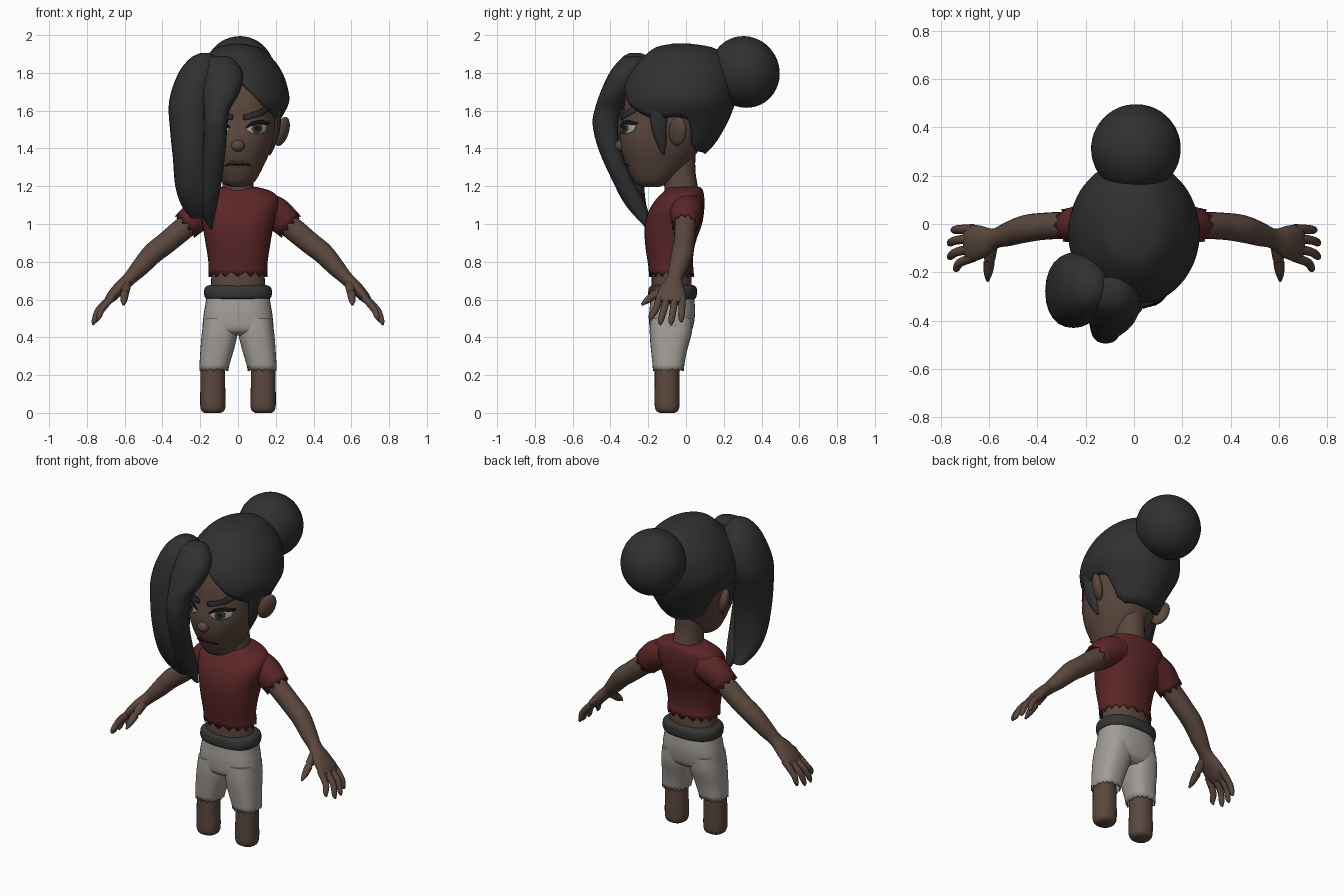
import bpy, bmesh, math
from mathutils import Vector

if "Cube" in bpy.data.objects:
    bpy.data.objects.remove(bpy.data.objects["Cube"])

def mat(name, r, g, b):
    m = bpy.data.materials.new(name)
    m.diffuse_color = (r, g, b, 1)
    m.use_nodes = True
    m.node_tree.nodes["Principled BSDF"].inputs["Base Color"].default_value = m.diffuse_color
    return m

SKIN = mat("brown skin", .105, .064, .048)
HAIR = mat("charcoal hair", .030, .030, .031)
SHIRT = mat("dark red cloth", .105, .019, .020)
SHORTS = mat("light grey cloth", .36, .335, .305)
BELT = mat("dark grey belt", .036, .036, .035)
WHITE = mat("eye white", .36, .34, .31)
IRIS = mat("dark grey iris", .045, .042, .04)
LIP = mat("lip red", .12, .03, .025)
BLACK = mat("black", .008, .008, .008)

def finish(name, bm, material, mirror=False, thick=0):
    bmesh.ops.recalc_face_normals(bm, faces=bm.faces)
    me = bpy.data.meshes.new(name)
    bm.to_mesh(me)
    bm.free()
    me.materials.append(material)
    for p in me.polygons:
        p.use_smooth = True
    me.set_sharp_from_angle(angle=math.radians(45))
    ob = bpy.data.objects.new(name, me)
    bpy.context.collection.objects.link(ob)
    if thick:
        s = ob.modifiers.new("thickness", 'SOLIDIFY')
        s.thickness, s.offset = thick, -1
    if mirror:
        ob.modifiers.new("mirror", 'MIRROR')
    return ob

def smooth(rows, steps=4):
    """Chord-length Hermite interpolation through rows of numbers."""
    t = [0]
    for a, b in zip(rows, rows[1:]):
        t.append(t[-1] + max(1e-5, math.dist(a, b)))
    def tangent(i):
        a, b = max(i - 1, 0), min(i + 1, len(rows) - 1)
        return [(q - p) / (t[b] - t[a]) for p, q in zip(rows[a], rows[b])]
    out = []
    for i in range(len(rows) - 1):
        m0, m1, h = tangent(i), tangent(i + 1), t[i + 1] - t[i]
        for k in range(steps):
            u = k / steps
            out.append([(2*u**3 - 3*u*u + 1) * p + (u**3 - 2*u*u + u) * h * c
                        + (3*u*u - 2*u**3) * q + (u**3 - u*u) * h * d
                        for p, q, c, d in zip(rows[i], rows[i + 1], m0, m1)])
    return out + [list(rows[-1])]

def bridge(rings, caps=(True, True)):
    bm = bmesh.new()
    vs = [[bm.verts.new(p) for p in r] for r in rings]
    n = len(rings[0])
    for a, b in zip(vs, vs[1:]):
        for i in range(n):
            bm.faces.new((a[i], a[(i + 1) % n], b[(i + 1) % n], b[i]))
    if caps[0]:
        bm.faces.new(vs[0])
    if caps[1]:
        bm.faces.new(vs[-1])
    return bm

def sup(v, p):
    return math.copysign(abs(v) ** (2 / p), v)

def sym(rows):
    """(z, half width, y front, y back) -> (z, x0, x1, y0, y1)"""
    return [(z, -w, w, a, b) for z, w, a, b in rows]

def stack(name, rows, material, n=32, p=2.2, jag=0, **kw):
    """Loft of horizontal rounded sections; jag makes a torn lower hem."""
    rings = []
    for z, x0, x1, y0, y1 in smooth(rows):
        rings.append([Vector(((x0 + x1)/2 + (x1 - x0)/2 * sup(math.cos(a), p),
                              (y0 + y1)/2 + (y1 - y0)/2 * sup(math.sin(a), p), z))
                      for a in [2 * math.pi * i / n for i in range(n)]])
    for i in range(0, n, 2):
        rings[0][i].z -= jag
    return finish(name, bridge(rings, (not jag, True)), material, **kw)

def tube(name, rows, material, n=16, jag=0, **kw):
    """Loft along a path of (x, y, z, radius along y, radius across)."""
    rows = smooth(rows)
    c = [Vector(r[:3]) for r in rows]
    rings = []
    for i, r in enumerate(rows):
        t = (c[min(i + 1, len(c) - 1)] - c[max(i - 1, 0)]).normalized()
        ref = Vector((0, 1, 0)) if abs(t.y) < .8 else Vector((1, 0, 0))
        s = (ref - t * ref.dot(t)).normalized()
        u = t.cross(s)
        rings.append([c[i] + s * r[3] * math.cos(a) + u * r[4] * math.sin(a)
                      + (t * jag * (k % 2) if i == len(rows) - 1 else Vector())
                      for k, a in enumerate(2 * math.pi * k / n for k in range(n))])
    return finish(name, bridge(rings, (True, not jag)), material, **kw)

def ball(name, loc, size, rot, material, **kw):
    bm = bmesh.new()
    bmesh.ops.create_icosphere(bm, subdivisions=4, radius=1)
    from mathutils import Euler
    e = Euler(rot).to_matrix()
    for v in bm.verts:
        v.co = e @ Vector([a * b for a, b in zip(v.co, size)]) + Vector(loc)
    return finish(name, bm, material, **kw)

def ring_at(dense, z):
    for a, b in zip(dense, dense[1:]):
        if z <= b[0]:
            u = max(0, (z - a[0]) / (b[0] - a[0]))
            return [p + (q - p) * u for p, q in zip(a, b)]
    return dense[-1]

# legs, shorts, belt
stack("leg", [(0, .09, .178, -.14, -.06), (.012, .073, .193, -.158, -.042),
              (.04, .066, .2, -.166, -.034), (.15, .068, .199, -.166, -.034),
              (.32, .07, .197, -.165, -.035)], SKIN, n=24, mirror=True)
stack("shorts_leg", [(.235, .052, .205, -.175, -.012), (.32, .026, .2, -.184, .003),
                     (.42, .002, .192, -.192, .03), (.5, .002, .18, -.19, .035)],
      SHORTS, p=2.5, jag=.014, mirror=True, thick=.008)
stack("shorts_top", sym([(.41, .14, -.15, 0), (.44, .185, -.19, .033), (.52, .182, -.195, .048),
                         (.58, .172, -.19, .046), (.63, .165, -.185, .04)]), SHORTS, p=2.5)
stack("belt", sym([(.6, .16, -.18, .04), (.612, .175, -.197, .054), (.64, .18, -.2, .058),
                   (.664, .174, -.195, .055), (.678, .15, -.17, .035)]), BELT, p=2.5)

# midriff and neck
stack("midriff", sym([(.62, .148, -.18, .03), (.7, .142, -.182, .03), (.8, .14, -.18, .025)]), SKIN)
stack("neck", sym([(1.1, .095, -.11, .075), (1.2, .083, -.115, .062), (1.28, .08, -.12, .05),
                   (1.42, .085, -.12, .05)]), SKIN, n=24)

# shirt with torn hem and sleeves
stack("shirt", sym([(.748, .157, -.196, .042), (.8, .157, -.203, .036), (.9, .172, -.217, .05),
                    (1.0, .19, -.217, .085), (1.08, .212, -.192, .097), (1.135, .212, -.155, .097),
                    (1.17, .182, -.12, .092), (1.19, .125, -.1, .082), (1.198, .08, -.08, .06)]),
      SHIRT, p=2.3, jag=.028, thick=.008)
tube("sleeve", [(.12, .005, 1.09, .085, .085), (.2, 0, 1.055, .085, .088),
                (.265, -.005, 1.0, .07, .077)], SHIRT, n=20, jag=.024, mirror=True, thick=.008)

# arms with palms, fingers and thumbs
tube("arm", [(.18, 0, 1.06, .055, .055), (.29, -.005, .975, .056, .06), (.38, -.01, .9, .056, .058),
             (.45, -.02, .845, .057, .056), (.52, -.042, .768, .05, .047), (.575, -.06, .71, .042, .036),
             (.625, -.073, .662, .066, .034), (.672, -.08, .612, .076, .028),
             (.695, -.084, .585, .066, .018)], SKIN, n=20, mirror=True)
for i, (y0, y1, x1, z1) in enumerate([(-.138, -.185, .742, .49), (-.1, -.135, .768, .465),
                                      (-.058, -.078, .768, .465), (-.02, -.025, .752, .48)]):
    ym, xm, zm = (y0 + y1) / 2, .69 + (x1 - .69) * .62, .545
    tube(f"finger_{i + 1}", [(.665, y0, .615, .02, .02), (xm, ym, zm, .018, .018),
                             (x1 - .006, y1, z1 + .02, .015, .014), (x1, y1, z1, .005, .005)],
         SKIN, n=10, mirror=True)
tube("thumb", [(.59, -.085, .685, .026, .028), (.598, -.145, .642, .024, .024),
               (.604, -.2, .6, .019, .019), (.606, -.236, .572, .006, .006)], SKIN, n=10, mirror=True)

# head, nose, ears
HEAD = sym([(1.197, .04, -.235, -.14), (1.212, .075, -.262, -.1), (1.24, .1, -.284, -.06),
            (1.3, .132, -.312, 0), (1.38, .168, -.34, .06), (1.46, .19, -.35, .1), (1.55, .203, -.335, .15),
            (1.65, .21, -.325, .17), (1.75, .195, -.295, .15), (1.85, .13, -.2, .09)])
stack("head", HEAD, SKIN, n=48, p=2.2)
ball("nose", (0, -.342, 1.415), (.036, .034, .032), (.3, 0, 0), SKIN)
ball("ear", (.232, -.045, 1.49), (.028, .052, .08), (-.28, .2, -.6), SKIN, mirror=True)

# face details laid on the head surface
DENSE = smooth(HEAD)
def decal(name, pts, material, lift, mirror=False):
    cx, cz = (sum(q[k] for q in pts) / len(pts) for k in (0, 1))
    rings = []
    for f in (1, .66, .33, .02):
        ring = []
        for x, z in pts:
            x, z = cx + (x - cx) * f, cz + (z - cz) * f
            _, x0, x1, y0, y1 = ring_at(DENSE, z)
            ring.append(Vector((x, (y0 + y1)/2 - (y1 - y0)/2
                                * (1 - (abs(x) / x1) ** 2.2) ** (1 / 2.2) - lift, z)))
        rings.append(ring)
    ob = finish(name, bridge(rings, (False, True)), material, mirror)
    s = ob.modifiers.new("thickness", 'SOLIDIFY')
    s.thickness, s.offset = .006, 0

decal("eye_white", [(.043, 1.5), (.07, 1.527), (.12, 1.537), (.157, 1.525), (.15, 1.49),
                    (.11, 1.475), (.07, 1.48)], WHITE, .003, True)
decal("iris", [(.1 + .025 * math.cos(k * math.pi / 8), 1.506 + .026 * math.sin(k * math.pi / 8))
               for k in range(16)], IRIS, .006, True)
decal("pupil", [(.1 + .011 * math.cos(k * math.pi / 6), 1.506 + .012 * math.sin(k * math.pi / 6))
                for k in range(12)], BLACK, .008, True)
decal("eyelid", [(.038, 1.51), (.07, 1.54), (.12, 1.551), (.168, 1.535), (.157, 1.525),
                 (.12, 1.536), (.07, 1.526)], BLACK, .009, True)
decal("eyebrow", [(.025, 1.578), (.06, 1.586), (.11, 1.6), (.145, 1.622), (.166, 1.602),
                  (.13, 1.575), (.06, 1.555), (.03, 1.55)], HAIR, .01, True)
decal("lips", [(-.07, 1.308), (-.04, 1.334), (0, 1.33), (.04, 1.334), (.07, 1.308),
               (.03, 1.312), (-.03, 1.312)], LIP, .004)
decal("mouth_line", [(-.074, 1.307), (-.04, 1.324), (.04, 1.324), (.074, 1.307),
                     (.04, 1.314), (-.04, 1.314)], BLACK, .007)

# hair cap: shell with a hairline that depends on direction
CAP = smooth(sym([(1.36, .14, -.2, .09), (1.42, .168, -.25, .15), (1.5, .198, -.29, .2),
                  (1.57, .235, -.328, .235), (1.65, .272, -.338, .262), (1.74, .258, -.325, .27),
                  (1.82, .225, -.28, .255), (1.89, .17, -.22, .21), (1.935, .11, -.16, .14),
                  (1.955, .02, -.07, .02)]))
LINE = [(0, 1.77), (15, 1.7), (30, 1.63), (50, 1.58), (62, 1.555), (90, 1.57), (104, 1.55),
        (114, 1.42), (130, 1.385), (180, 1.37)]
rings = []
for j in range(25):
    ring = []
    for i in range(72):
        a = i * 5
        zb = ring_at(LINE, min(a, 360 - a))[1]
        z = zb + (1.955 - zb) * math.sin(j / 24 * math.pi / 2)
        _, x0, x1, y0, y1 = ring_at(CAP, z)
        ring.append(Vector((x1 * math.sin(math.radians(a)),
                            (y0 + y1)/2 - (y1 - y0)/2 * math.cos(math.radians(a)), z)))
    rings.append(ring)
finish("hair_cap", bridge(rings, (False, True)), HAIR, thick=.04)

# sideburns, bun and the two hanging locks
tube("sideburn", [(.21, -.145, 1.6, .05, .022), (.204, -.142, 1.5, .038, .018),
                  (.184, -.128, 1.42, .024, .014), (.168, -.118, 1.365, .004, .004)], HAIR, mirror=True)
ball("hair_bun", (.008, .312, 1.805), (.186, .182, .192), (.5, 0, .2), HAIR)
stack("outer_lock", [(1.905, -.2, -.15, -.3, -.24), (1.88, -.25, -.12, -.34, -.19),
                     (1.8, -.315, -.1, -.39, -.13), (1.65, -.365, -.13, -.425, -.12),
                     (1.5, -.36, -.14, -.43, -.17), (1.35, -.345, -.14, -.42, -.21),
                     (1.2, -.332, -.14, -.375, -.22), (1.1, -.3, -.15, -.32, -.21),
                     (1.03, -.25, -.18, -.26, -.19)][::-1], HAIR, n=24)
stack("inner_lock", [(1.89, -.14, -.06, -.31, -.25), (1.87, -.18, -.02, -.35, -.22),
                     (1.8, -.19, .025, -.405, -.23), (1.7, -.19, .01, -.452, -.28),
                     (1.6, -.18, -.045, -.485, -.34), (1.53, -.18, -.055, -.495, -.36),
                     (1.4, -.185, -.065, -.465, -.345), (1.23, -.2, -.085, -.39, -.28),
                     (1.1, -.21, -.11, -.32, -.21), (.97, -.15, -.138, -.205, -.185)][::-1], HAIR, n=24)
